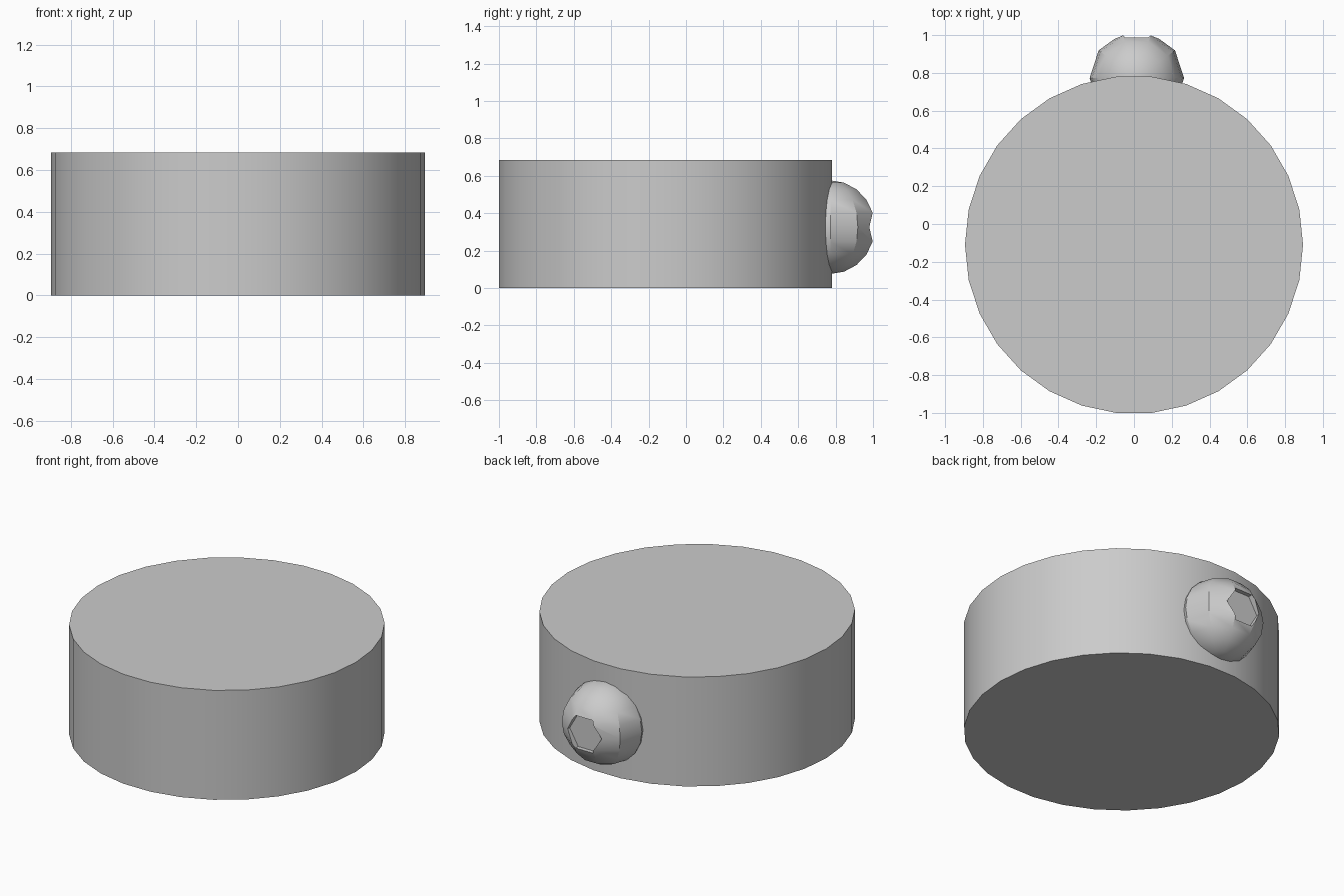
import bpy, math

if "Cube" in bpy.data.objects:
    bpy.data.objects.remove(bpy.data.objects["Cube"])


def smooth(obj):
    bpy.ops.object.select_all(action='DESELECT')
    obj.select_set(True)
    bpy.context.view_layer.objects.active = obj
    bpy.ops.object.shade_smooth_by_angle(angle=math.radians(30))


def cylinder(name, sides, radius, depth, location, rotation):
    bpy.ops.mesh.primitive_cylinder_add(vertices=sides, radius=radius, depth=depth,
                                        location=location, rotation=rotation)
    obj = bpy.context.object
    obj.name = name
    return obj


# Round drum body, 30 sides with corners on the x axis
HEIGHT = 0.685
body = cylinder("drum_body", 30, 0.895, HEIGHT, (0, -0.11, HEIGHT / 2),
                (0, 0, math.radians(90)))
smooth(body)

# Faceted knob half sunk into the back wall
KX, KY, KZ = 0.015, 0.772, 0.325
bpy.ops.mesh.primitive_uv_sphere_add(segments=10, ring_count=10, radius=0.25,
                                     location=(KX, KY, KZ),
                                     rotation=(0, 0, math.radians(90)))
knob = bpy.context.object
knob.name = "back_knob"

# Shallow hexagonal socket cut into the knob, corners left and right
FLOOR_Y = 0.96
cutter = cylinder("socket_cutter", 6, 0.118, 0.2, (KX, FLOOR_Y + 0.1, KZ),
                  (math.radians(90), math.radians(30), 0))
cutter.hide_render = True
cutter.hide_set(True)

cut = knob.modifiers.new("socket", 'BOOLEAN')
cut.operation = 'DIFFERENCE'
cut.solver = 'EXACT'
cut.object = cutter
bpy.ops.object.select_all(action='DESELECT')
knob.select_set(True)
bpy.context.view_layer.objects.active = knob
bpy.ops.object.modifier_apply(modifier=cut.name)
bpy.data.objects.remove(cutter)
smooth(knob)
